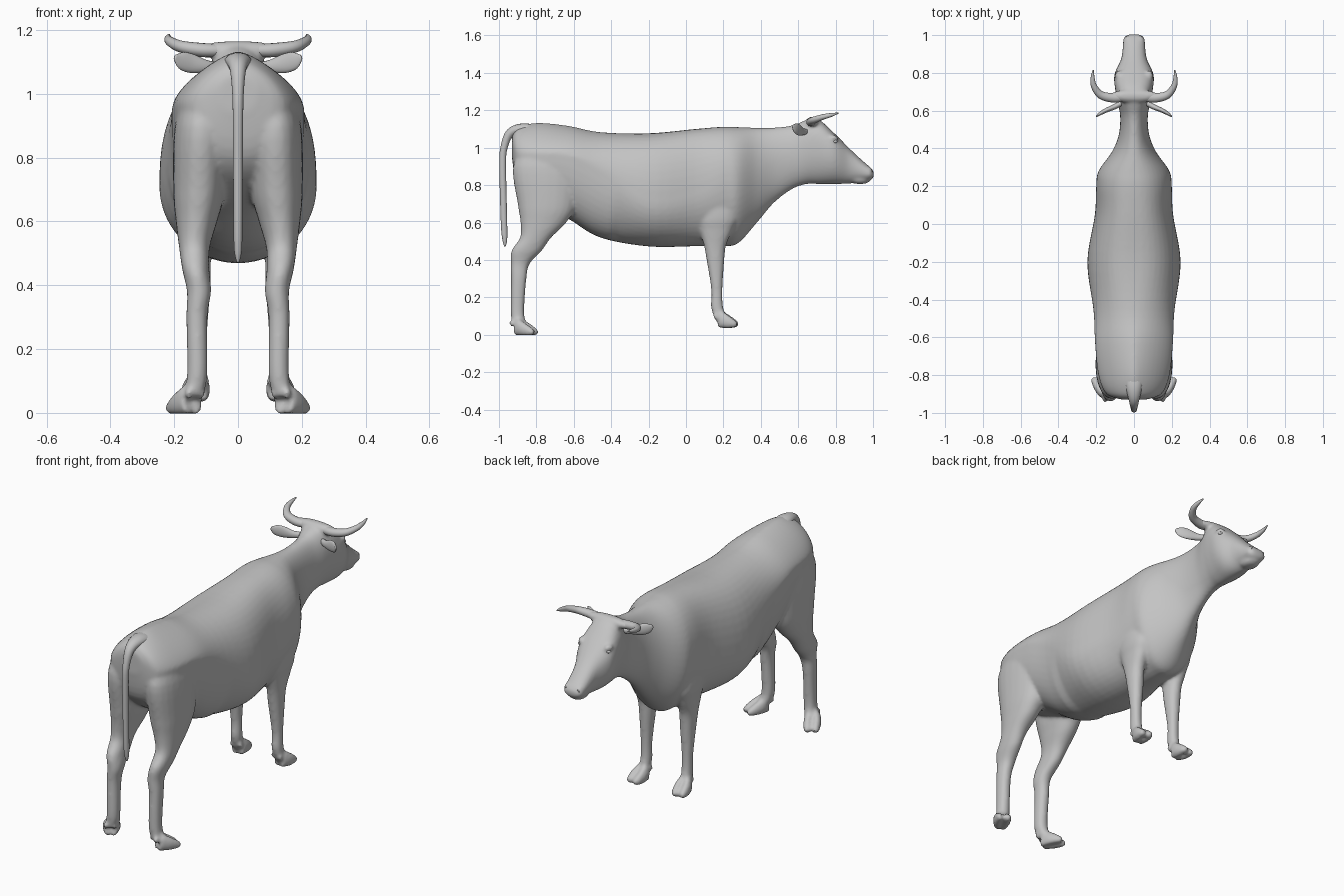
import bpy, bmesh, math
from mathutils import Vector, Matrix

if "Cube" in bpy.data.objects:
    bpy.data.objects.remove(bpy.data.objects["Cube"])

hide = bpy.data.materials.new("grey_hide")
hide.diffuse_color = (0.55, 0.55, 0.55, 1)
hide.use_nodes = True
hide.node_tree.nodes["Principled BSDF"].inputs["Base Color"].default_value = hide.diffuse_color


def smooth_rows(rows, n=5):
    """Catmull-Rom interpolation of rows of numbers."""
    out = []
    for i in range(len(rows) - 1):
        p0, p1, p2 = rows[max(i - 1, 0)], rows[i], rows[i + 1]
        p3 = rows[min(i + 2, len(rows) - 1)]
        for k in range(n):
            t = k / n
            out.append([0.5 * (2 * b + (c - a) * t + (2 * a - 5 * b + 4 * c - d) * t * t
                               + (3 * b - a - 3 * c + d) * t ** 3)
                        for a, b, c, d in zip(p0, p1, p2, p3)])
    return out + [list(rows[-1])]


def loft(bm, rings):
    loops = [[bm.verts.new(p) for p in ring] for ring in rings]
    n = len(loops[0])
    for a, b in zip(loops, loops[1:]):
        for i in range(n):
            bm.faces.new((a[i], a[(i + 1) % n], b[(i + 1) % n], b[i]))
    bm.faces.new(loops[0])
    bm.faces.new(loops[-1])


def spow(v, e):
    return math.copysign(abs(v) ** (2 / e), v)


def angles(n):
    return [2 * math.pi * i / n for i in range(n)]


def trunk_ring(row, n=48):
    y, zb, zt, w, zc, et = row
    eb = 2.4 if y < -.4 else 2.0          # fuller flanks behind
    pts = []
    for a in angles(n):
        c, s = math.cos(a), math.sin(a)
        e, h = (et, zt - zc) if s > 0 else (eb, zc - zb)
        pts.append((w * spow(c, e), y, zc + h * spow(s, e)))
    return pts


def leg_ring(row, side, n=24):
    z, y0, y1, x0, x1 = row
    return [(side * ((x0 + x1) / 2 + (x1 - x0) / 2 * spow(math.cos(a), 2.2)),
             (y0 + y1) / 2 + (y1 - y0) / 2 * spow(math.sin(a), 2.2), z) for a in angles(n)]


def tube(bm, rows, ref, side=1, floor=None, n=16):
    """Rows are x, y, z and two radii; ref steers the cross-section."""
    rows = smooth_rows(rows)
    rings = []
    for i, r in enumerate(rows):
        t = Vector(rows[min(i + 1, len(rows) - 1)][:3]) - Vector(rows[max(i - 1, 0)][:3])
        t.normalize()
        u = Vector(ref).cross(t).normalized()
        v = t.cross(u)
        ring = []
        for a in angles(n):
            p = Vector(r[:3]) + u * r[3] * math.cos(a) + v * r[4] * math.sin(a)
            if floor is not None:
                p.z = max(p.z, floor)
            ring.append((p.x * side, p.y, p.z))
        rings.append(ring)
    loft(bm, rings)


def ball(bm, pos, size):
    bmesh.ops.create_uvsphere(bm, u_segments=16, v_segments=10, radius=1,
                              matrix=Matrix.Translation(pos) @ Matrix.Diagonal((*size, 1)))


def finish(bm, name):
    bmesh.ops.recalc_face_normals(bm, faces=bm.faces)
    for f in bm.faces:
        f.smooth = True
    me = bpy.data.meshes.new(name)
    bm.to_mesh(me)
    bm.free()
    me.materials.append(hide)
    ob = bpy.data.objects.new(name, me)
    bpy.context.collection.objects.link(ob)
    return ob


# trunk, neck and head: y, bottom, top, half width, widest height, top roundness
TRUNK = [
    (-.93, .94, 1.06, .06, 1.01, 1.8), (-.90, .80, 1.105, .145, .97, 1.6),
    (-.80, .70, 1.133, .188, .97, 1.4), (-.63, .62, 1.117, .206, .96, 1.5),
    (-.46, .52, 1.083, .214, .88, 1.9), (-.20, .472, 1.077, .247, .71, 2.4),
    (.05, .473, 1.10, .207, .74, 2.4), (.20, .473, 1.112, .20, .82, 2.2),
    (.28, .49, 1.11, .188, .82, 2.1), (.38, .60, 1.106, .118, .86, 2),
    (.47, .705, 1.107, .081, .92, 2), (.57, .78, 1.12, .073, .96, 2.1),
    (.65, .806, 1.15, .088, 1.0, 2.4), (.71, .805, 1.15, .099, 1.0, 2.5),
    (.79, .805, 1.08, .104, .97, 2.5), (.87, .808, 1.0, .069, .92, 2.4),
    (.93, .816, .943, .06, .88, 2.3), (.985, .826, .895, .055, .86, 2.2),
    (1.004, .845, .873, .03, .859, 2),
]
# legs: height, back, front, inner, outer
HIND_LEG = [
    (1.03, -.85, -.66, .06, .155), (.9, -.925, -.565, .03, .198), (.7, -.90, -.585, .04, .203),
    (.6, -.885, -.64, .065, .195), (.52, -.887, -.72, .088, .185), (.45, -.933, -.77, .09, .175),
    (.38, -.938, -.835, .084, .16), (.3, -.936, -.853, .096, .162),
    (.12, -.937, -.865, .096, .16), (.05, -.93, -.85, .11, .175),
]
FORE_LEG = [
    (.9, .09, .23, .08, .17), (.65, .054, .275, .075, .188), (.56, .073, .25, .082, .178),
    (.48, .095, .215, .086, .168), (.4, .11, .205, .086, .162), (.24, .135, .195, .097, .153),
    (.14, .135, .2, .097, .153), (.065, .165, .225, .105, .155),
]

bm = bmesh.new()
loft(bm, [trunk_ring(r) for r in smooth_rows(TRUNK)])
ball(bm, (0, .93, .825), (.045, .055, .02))          # lower lip
# poll crest between the horns
ball(bm, (0, .677, 1.137), (.14, .036, .029))
for side in (1, -1):
    for leg in (HIND_LEG, FORE_LEG):
        loft(bm, [leg_ring(r, side) for r in smooth_rows(leg)])
    # cloven toes: ankle, tip and floor of each foot
    for ankle, tip, floor in (((.146, -.9, .042), (.193, -.815, .014), -.004),
                              ((.127, .185, .08), (.14, .265, .055), .036)):
        a, b = Vector(ankle), Vector(tip)
        across = (b - a).cross(Vector((0, 0, 1))).normalized()
        for s in (1, -1):
            p, m, q = a + across * .014 * s, (a + b) / 2 + across * .022 * s, b + across * .021 * s
            tube(bm, [(*p, .024, .048), (*m, .023, .036), (*q, .018, .02),
                      (*(q + (b - a) * .14), .009, .01)], (0, 0, 1), side, floor)
            # dewclaws
            d = a - (b - a).normalized() * .024 + across * .022 * s
            ball(bm, (d.x * side, d.y, floor + .065), (.013, .015, .018))
    # brow and nostril swelling
    ball(bm, (side * .08, .785, 1.05), (.021, .03, .018))
    ball(bm, (side * .034, .975, .875), (.021, .022, .022))
body = finish(bm, "body")
rm = body.modifiers.new("fuse", 'REMESH')
rm.mode = 'VOXEL'
rm.voxel_size = .009
rm.use_smooth_shade = True
sm = body.modifiers.new("soften", 'SMOOTH')
sm.factor = .5
sm.iterations = 7

# tail
bm = bmesh.new()
tube(bm, [(0, -.78, 1.085, .03, .055), (0, -.87, 1.1, .03, .042), (0, -.94, 1.078, .024, .026),
          (0, -.973, 1.0, .019, .018), (0, -.98, .9, .018, .016), (0, -.973, .6, .017, .014),
          (0, -.969, .51, .013, .012), (0, -.968, .472, .004, .004)], (1, 0, 0))
finish(bm, "tail")

for side, tag in ((1, "right"), (-1, "left")):
    # horn
    bm = bmesh.new()
    tube(bm, [(.05, .675, 1.136, .025, .02), (.11, .668, 1.137, .025, .022),
              (.175, .683, 1.147, .021, .019), (.211, .728, 1.163, .016, .015),
              (.219, .772, 1.174, .011, .011), (.216, .815, 1.185, .003, .003)], (0, 0, 1), side)
    finish(bm, "horn_" + tag)
    # ear
    bm = bmesh.new()
    tube(bm, [(.06, .645, 1.085, .014, .014), (.1, .622, 1.086, .014, .02),
              (.145, .603, 1.095, .012, .03), (.178, .585, 1.105, .009, .027),
              (.198, .57, 1.115, .004, .008)], (0, 0, 1), side)
    finish(bm, "ear_" + tag)
    # eye
    bm = bmesh.new()
    ball(bm, (side * .086, .797, 1.033), (.012, .013, .009))
    finish(bm, "eye_" + tag)
    # nostril rim
    bm = bmesh.new()
    tube(bm, [(.034 + .008 * math.cos(a), .992, .872 + .008 * math.sin(a), .003, .003)
              for a in angles(12) + [0]], (0, 1, 0), side, n=8)
    finish(bm, "nostril_" + tag)
